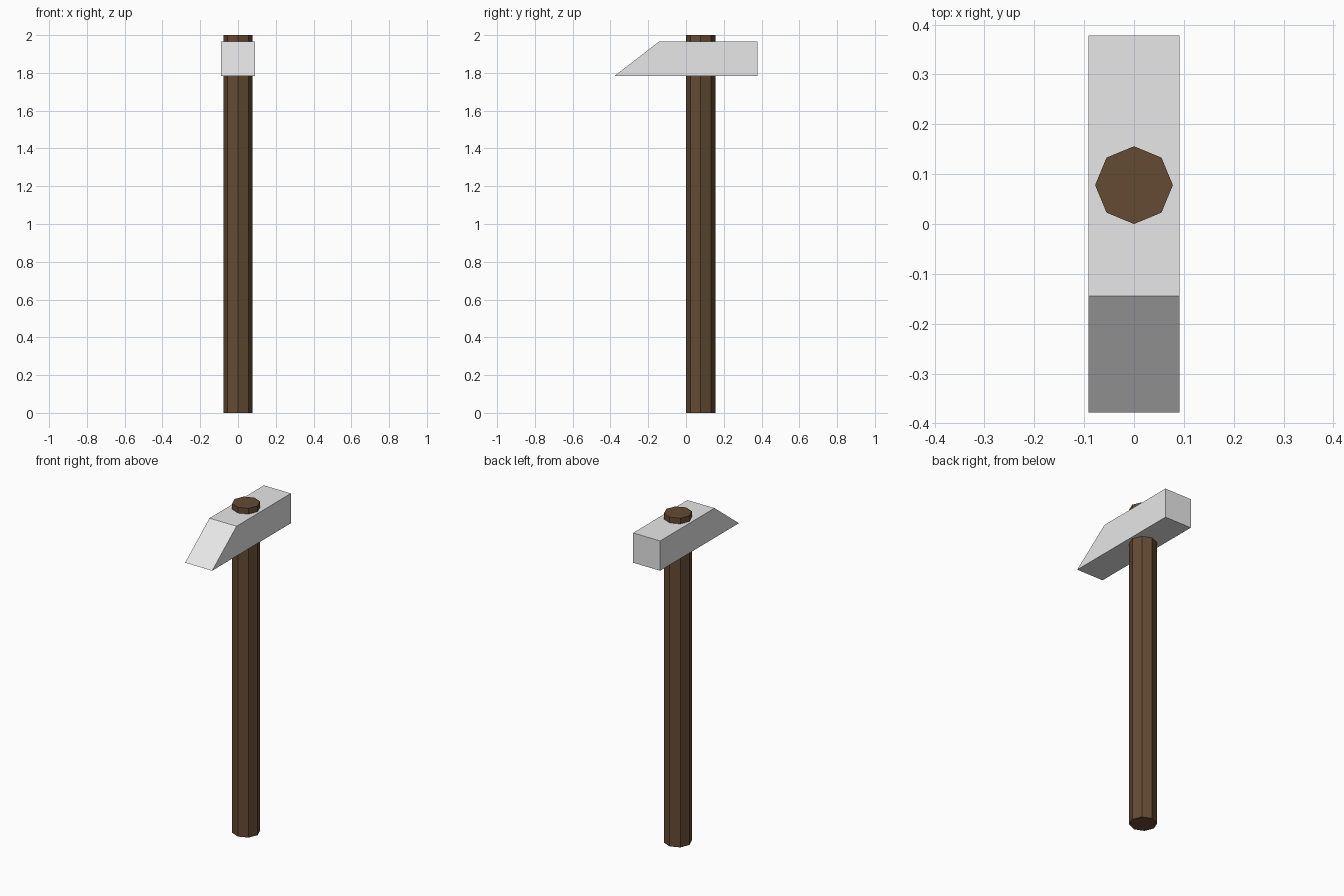
import bpy
import bmesh

cube = bpy.data.objects.get("Cube")
if cube:
    bpy.data.objects.remove(cube, do_unlink=True)


def material(name, rgb):
    mat = bpy.data.materials.new(name)
    mat.use_nodes = True
    colour = (*rgb, 1.0)
    mat.diffuse_color = colour
    mat.node_tree.nodes["Principled BSDF"].inputs["Base Color"].default_value = colour
    return mat


def prism(name, outline, offset, mat):
    """Extrude a closed outline along an offset into a flat-shaded solid."""
    bm = bmesh.new()
    face = bm.faces.new([bm.verts.new(p) for p in outline])
    result = bmesh.ops.extrude_face_region(bm, geom=[face], use_keep_orig=True)
    moved = [g for g in result["geom"] if isinstance(g, bmesh.types.BMVert)]
    bmesh.ops.translate(bm, verts=moved, vec=offset)
    bmesh.ops.recalc_face_normals(bm, faces=bm.faces[:])
    mesh = bpy.data.meshes.new(name)
    bm.to_mesh(mesh)
    bm.free()
    mesh.materials.append(mat)
    obj = bpy.data.objects.new(name, mesh)
    bpy.context.collection.objects.link(obj)
    return obj


steel = material("light_steel", (0.8, 0.8, 0.8))
wood = material("dark_wood", (0.128, 0.07, 0.035))

# Head: side profile with a wedge at the front, extruded across the width
half_width, half_length = 0.091, 0.378
bottom, top = 1.784, 1.965
profile = [(-half_length, bottom), (half_length, bottom),
           (half_length, top), (-0.144, top)]
prism("hammer_head", [(-half_width, y, z) for y, z in profile],
      (2 * half_width, 0, 0), steel)

# Handle: octagonal shaft running through the head
radius = 0.078
bpy.ops.mesh.primitive_cylinder_add(vertices=8, radius=radius, depth=2,
                                    location=(0, radius, 1))
handle = bpy.context.object
handle.name = "handle"
handle.data.materials.append(wood)
